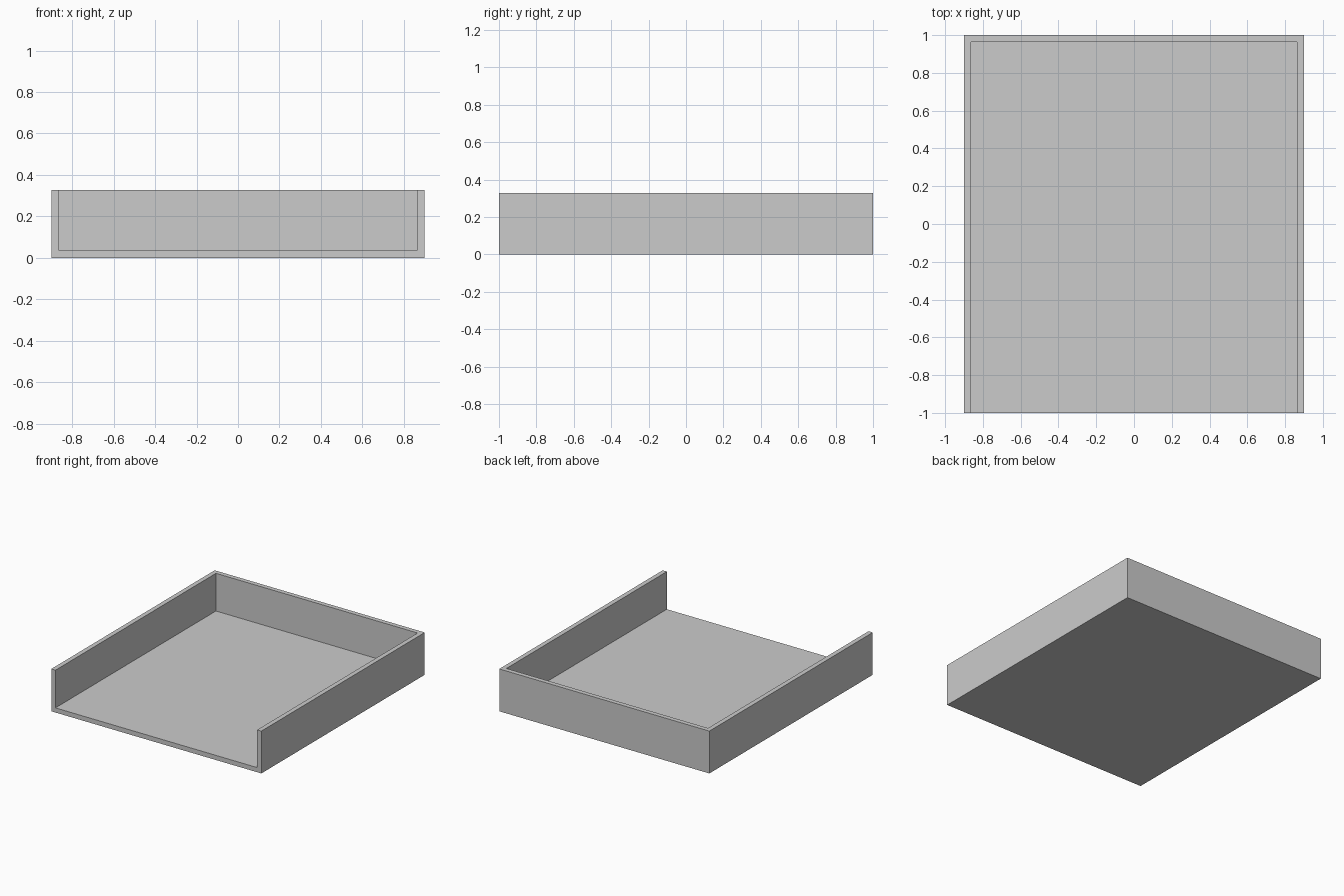
import bpy

if "Cube" in bpy.data.objects:
    bpy.data.objects.remove(bpy.data.objects["Cube"])

WIDTH, DEPTH, HEIGHT, WALL = 1.8, 2.0, 0.328, 0.036


def box(name, x, y, z):
    """Box from (min, max) ranges on each axis."""
    bpy.ops.mesh.primitive_cube_add(size=1, location=[sum(r) / 2 for r in (x, y, z)])
    obj = bpy.context.object
    obj.name = name
    obj.scale = [r[1] - r[0] for r in (x, y, z)]
    bpy.ops.object.transform_apply(location=True, rotation=False, scale=True)
    return obj


# Hollow, open at the top and front
hollow = box("hollow_cutter",
             (-WIDTH / 2 + WALL, WIDTH / 2 - WALL),
             (-DEPTH / 2 - 0.2, DEPTH / 2 - WALL),
             (WALL, HEIGHT + 0.2))
hollow.hide_render = True

# Tray body: floor, two sides and back
tray = box("tray", (-WIDTH / 2, WIDTH / 2), (-DEPTH / 2, DEPTH / 2), (0, HEIGHT))
cut = tray.modifiers.new("hollow", 'BOOLEAN')
cut.operation = 'DIFFERENCE'
cut.solver = 'EXACT'
cut.object = hollow
bpy.ops.object.modifier_apply(modifier=cut.name)
bpy.data.objects.remove(hollow)
